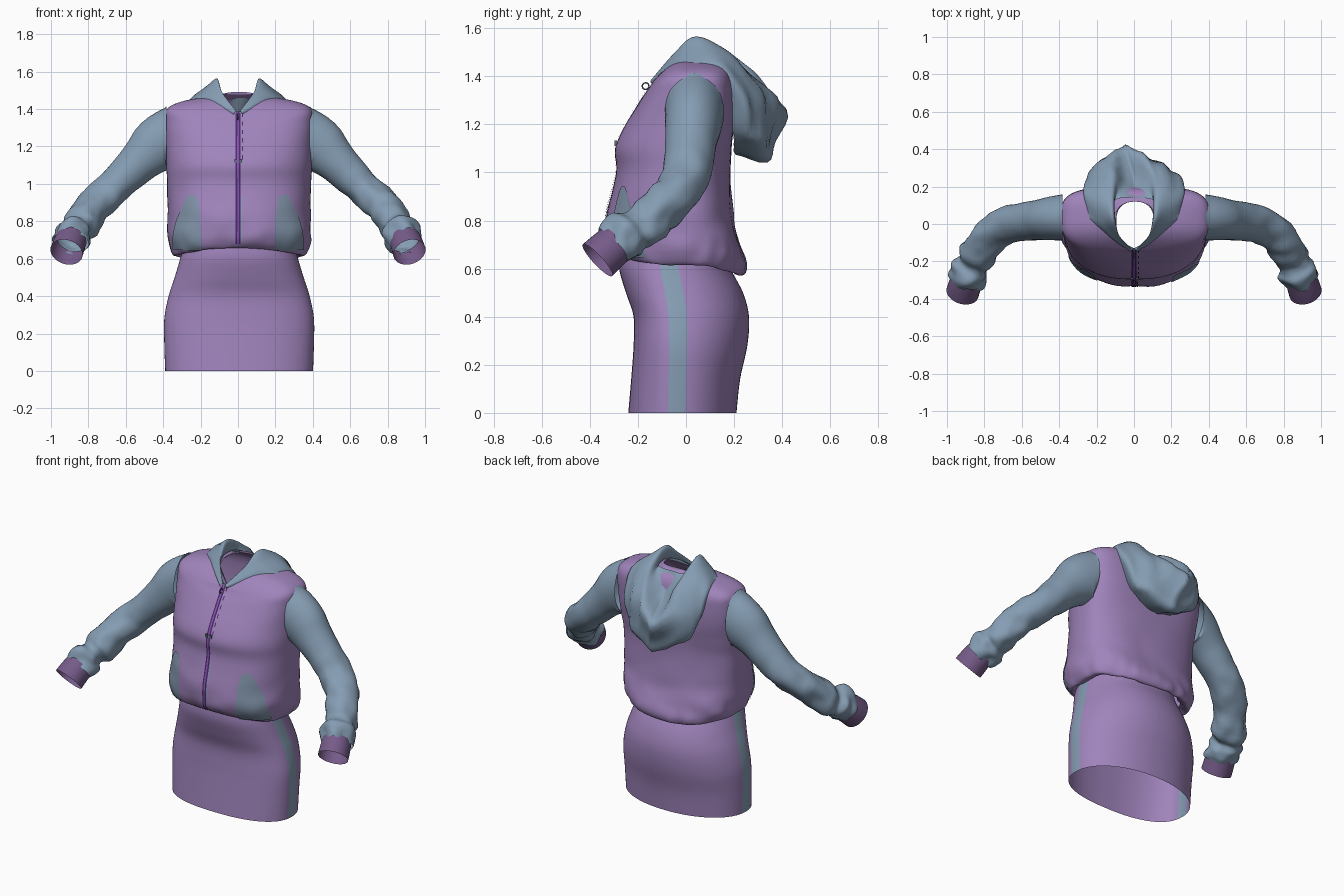
import bpy, bmesh, math
from mathutils import Vector, noise
from mathutils.bvhtree import BVHTree

if "Cube" in bpy.data.objects:
    bpy.data.objects.remove(bpy.data.objects["Cube"])


def material(name, rgb):
    m = bpy.data.materials.new(name)
    m.diffuse_color = (*rgb, 1)
    m.use_nodes = True
    m.node_tree.nodes["Principled BSDF"].inputs["Base Color"].default_value = m.diffuse_color
    return m


PURPLE = material("lilac fabric", (0.35, 0.23, 0.50))
BLUE = material("grey blue fabric", (0.235, 0.335, 0.45))
POCKET = material("pocket blue", (0.22, 0.295, 0.40))
CUFF = material("dark lilac ribbing", (0.18, 0.105, 0.25))
ZIP = material("dark violet zip", (0.06, 0.025, 0.13))
TEETH = material("bright violet zip", (0.28, 0.08, 0.48))
METAL = material("zip metal", (0.12, 0.16, 0.22))


def catmull(keys, steps):
    """Smooth interpolation through rows of numbers."""
    out = []
    n = len(keys)
    for i in range(n - 1):
        a, b, c, d = keys[max(i - 1, 0)], keys[i], keys[i + 1], keys[min(i + 2, n - 1)]
        for s in range(steps):
            t = s / steps
            out.append([0.5 * (2 * q + (r - p) * t + (2 * p - 5 * q + 4 * r - u) * t * t
                               + (3 * q - p - 3 * r + u) * t ** 3)
                        for p, q, r, u in zip(a, b, c, d)])
    out.append(list(keys[-1]))
    return out


def loft(name, rings, mats, closed=True, rule=None):
    """Skin a list of point rings."""
    bm = bmesh.new()
    rows = [[bm.verts.new(p) for p in ring] for ring in rings]
    n = len(rows[0])
    for lo, hi in zip(rows, rows[1:]):
        for j in range(n if closed else n - 1):
            k = (j + 1) % n
            f = bm.faces.new((lo[j], lo[k], hi[k], hi[j]))
            f.smooth = True
            f.material_index = rule(j) if rule else 0
    bmesh.ops.recalc_face_normals(bm, faces=bm.faces)
    me = bpy.data.meshes.new(name)
    bm.to_mesh(me)
    bm.free()
    for m in mats:
        me.materials.append(m)
    ob = bpy.data.objects.new(name, me)
    bpy.context.collection.objects.link(ob)
    return ob


def body_ring(row, n, wrinkle=None):
    """Section: half width, front/back/middle y, heights at front/side/back, front/back squareness."""
    hw, yf, yb, cy, zf, zs, zb, pf, pb = row
    pts = []
    for j in range(n):
        t = 2 * math.pi * j / n
        s, c = math.sin(t), math.cos(t)
        power = pf if c > 0 else pb
        x = 0.006 + hw * math.copysign(abs(s) ** (2 / power), s)
        e = abs(c) ** (2 / power)
        y = cy + (yf - cy if c > 0 else yb - cy) * e
        z = zs + ((zf if c > 0 else zb) - zs) * c * c
        p = Vector((x, y, z))
        if wrinkle:
            p += Vector((s, -c, 0.3)) * wrinkle(p)
        pts.append(p)
    return pts


# Skirt with a side stripe
skirt_keys = [
    (0.395, -0.24, 0.21, -0.037, 0, 0, 0),
    (0.40, -0.228, 0.225, -0.037, 0.14, 0.14, 0.14),
    (0.40, -0.218, 0.255, -0.037, 0.28, 0.28, 0.28),
    (0.377, -0.218, 0.262, -0.04, 0.40, 0.40, 0.40),
    (0.345, -0.25, 0.237, -0.052, 0.50, 0.50, 0.50),
    (0.315, -0.278, 0.19, -0.068, 0.60, 0.60, 0.59),
    (0.295, -0.275, 0.17, -0.07, 0.68, 0.67, 0.65)]
loft("skirt", [body_ring(r + [2.4, 2.1], 96) for r in catmull(skirt_keys, 5)], [PURPLE, BLUE],
     rule=lambda j: int(22 <= j < 26 or 70 <= j < 74))


# Jacket body, gathered at the hem
def jacket_wrinkle(p):
    low = max(0.0, min(1.0, (1.0 - p.z) / 0.3))
    hem = max(0.0, min(1.0, (0.75 - p.z) / 0.1))
    return (0.002 + 0.010 * low) * noise.noise(Vector((p.x * 6, p.y * 6, p.z * 10))) \
        + 0.012 * hem * noise.noise(Vector((p.x * 17, p.y * 17, p.z * 6)))


jacket_keys = [
    (0.30, -0.26, 0.19, -0.03, 0.67, 0.64, 0.60, 2.4, 2.4),
    (0.345, -0.285, 0.23, -0.03, 0.655, 0.615, 0.57, 2.4, 2.4),
    (0.368, -0.32, 0.25, -0.03, 0.69, 0.66, 0.61, 2.4, 2.4),
    (0.38, -0.335, 0.235, -0.02, 0.75, 0.72, 0.69, 2.4, 2.4),
    (0.382, -0.322, 0.20, 0, 0.86, 0.82, 0.80, 2.4, 2.4),
    (0.385, -0.29, 0.185, 0.01, 1.0, 1.0, 0.98, 2.4, 2.5),
    (0.39, -0.295, 0.19, 0.02, 1.1, 1.1, 1.1, 2.4, 2.8),
    (0.395, -0.25, 0.20, 0.03, 1.2, 1.22, 1.2, 2.4, 3.2),
    (0.397, -0.19, 0.20, 0.03, 1.3, 1.33, 1.33, 2.6, 3.5),
    (0.382, -0.155, 0.19, 0.03, 1.35, 1.405, 1.40, 2.8, 3.5),
    (0.28, -0.14, 0.165, 0.03, 1.375, 1.447, 1.445, 2.6, 3),
    (0.115, -0.13, 0.125, 0.02, 1.385, 1.47, 1.475, 2.2, 2.4),
    (0.108, -0.128, 0.12, 0.02, 1.388, 1.475, 1.492, 2.2, 2.4)]
jacket = loft("jacket_body", [body_ring(r, 96, jacket_wrinkle)
                              for r in catmull(jacket_keys, 5)], [PURPLE])
surface = BVHTree.FromPolygons([v.co for v in jacket.data.vertices],
                               [tuple(p.vertices) for p in jacket.data.polygons])


def on_front(x, z, lift):
    hit, nor, _, _ = surface.ray_cast(Vector((x, -1, z)), Vector((0, 1, 0)))
    if hit is None:
        hit, nor, _, _ = surface.find_nearest(Vector((x, -0.2, z)))
    return hit + nor * (lift if nor.y < 0 else -lift)


def patch(name, mat, edges, cols, steps, lift):
    """Thin plate laid on the jacket front; edges are (z, x left, x right)."""
    rings = [[on_front(a + (b - a) * i / cols, z, lift) for i in range(cols + 1)]
             for z, a, b in catmull(edges, steps)]
    return loft(name, rings, [mat], closed=False)


# Pockets
pocket_edges = [(0.648, 0.195, 0.345), (0.72, 0.197, 0.345), (0.80, 0.20, 0.328),
                (0.87, 0.205, 0.298), (0.92, 0.215, 0.275), (0.94, 0.23, 0.258)]
for s, side in ((1, "left"), (-1, "right")):
    patch("pocket_" + side, POCKET, [(z, s * a, s * b) for z, a, b in pocket_edges], 12, 5, 0.005)

# Zip tape, coil, slider and pull ring
patch("zip_tape", ZIP, [(0.68, -0.013, 0.013), (1.0, -0.013, 0.013), (1.38, -0.013, 0.013)], 2, 20, 0.004)
patch("zip_teeth", TEETH, [(0.68, -0.004, 0.005), (1.0, -0.004, 0.005), (1.38, -0.004, 0.005)], 1, 20, 0.006)
patch("zip_seam", BLUE, [(0.69, 0.016, 0.022), (0.8, 0.016, 0.022), (0.93, 0.016, 0.022)], 1, 8, 0.004)
for i in range(6):
    z = 1.13 + i * 0.045
    patch("zip_stitch", ZIP, [(z, 0.022, 0.028), (z + 0.022, 0.022, 0.028)], 1, 3, 0.004)
for x in (-0.012, 0.014):
    bpy.ops.mesh.primitive_cube_add(size=1, location=on_front(x, 1.12, 0.004))
    bpy.context.object.name = "zip_slider"
    bpy.context.object.scale = (0.014, 0.01, 0.022)
    bpy.context.object.data.materials.append(METAL)
bpy.ops.mesh.primitive_torus_add(major_radius=0.014, minor_radius=0.003, major_segments=16,
                                 minor_segments=6, location=on_front(0, 1.35, 0.016),
                                 rotation=(0, math.pi / 2, 0))
bpy.context.object.name = "pull_ring"
bpy.context.object.data.materials.append(METAL)


def tube(name, keys, steps, mat, s, crease=0.0):
    """Sweep an oval along a path of (x, y, z, vertical radius, side radius)."""
    rows = catmull(keys, steps)
    rings = []
    for i, (x, y, z, rv, rh) in enumerate(rows):
        a, b = rows[max(i - 1, 0)], rows[min(i + 1, len(rows) - 1)]
        t = Vector(b[:3]) - Vector(a[:3])
        t = t.lerp(Vector((t.length, 0, 0)), max(0, min(1, (0.46 - x) / 0.07)))
        t.normalize()
        h = t.cross(Vector((0, 0, 1))).normalized()
        v = h.cross(t)
        ring = []
        for j in range(32):
            q = 2 * math.pi * j / 32
            d = h * math.cos(q) * rh + v * math.sin(q) * rv
            p = Vector((x, y, z)) + d
            amount = crease * max(0, min(1, (x - 0.5) / 0.37)) ** 1.5
            p += d.normalized() * amount * noise.noise(p * 13 + Vector((s * 3, 0, 0)))
            ring.append(Vector((p.x * s, p.y, p.z)))
        rings.append(ring)
    return loft(name, rings, [mat])


# Sleeves and cuffs
sleeve_path = [
    (0.383, 0.035, 1.248, 0.166, 0.123), (0.44, 0.03, 1.20, 0.148, 0.117),
    (0.52, 0.02, 1.125, 0.115, 0.107), (0.61, 0.01, 1.035, 0.098, 0.102),
    (0.70, -0.015, 0.95, 0.09, 0.098), (0.785, -0.085, 0.865, 0.09, 0.095),
    (0.84, -0.17, 0.785, 0.09, 0.093), (0.86, -0.215, 0.755, 0.08, 0.08),
    (0.873, -0.245, 0.735, 0.10, 0.10), (0.887, -0.28, 0.71, 0.098, 0.095),
    (0.897, -0.305, 0.69, 0.086, 0.084)]
cuff_path = [(0.89, -0.29, 0.705, 0.085, 0.083), (0.905, -0.33, 0.67, 0.088, 0.087),
             (0.917, -0.368, 0.635, 0.09, 0.088)]
for s, side in ((1, "left"), (-1, "right")):
    tube("sleeve_" + side, sleeve_path, 5, BLUE, s, 0.028)
    tube("cuff_" + side, cuff_path, 3, CUFF, s)

# Fallen hood: each section runs inner neck, inside, rim, outside, bottom, under
hood_keys = [
    [(0, -.13, 1.38), (.005, -.135, 1.385), (.01, -.14, 1.39), (.015, -.145, 1.385), (.02, -.148, 1.38), (.02, -.145, 1.37)],
    [(.08, -.08, 1.43), (.075, -.07, 1.46), (.09, -.05, 1.495), (.115, -.055, 1.475), (.13, -.065, 1.45), (.135, -.07, 1.42)],
    [(.115, .02, 1.475), (.10, .03, 1.52), (.115, .04, 1.565), (.165, .03, 1.515), (.21, .03, 1.475), (.245, .04, 1.45)],
    [(.11, .115, 1.475), (.10, .15, 1.475), (.12, .17, 1.505), (.21, .17, 1.47), (.27, .18, 1.41), (.26, .16, 1.36)],
    [(.06, .14, 1.475), (.06, .22, 1.40), (.12, .32, 1.365), (.21, .30, 1.28), (.21, .28, 1.16), (.17, .195, 1.15)],
    [(0, .14, 1.475), (0, .24, 1.33), (0, .41, 1.25), (0, .375, 1.13), (0, .345, 1.045), (0, .20, 1.07)]]
flat = catmull([[c for p in key for c in p] for key in hood_keys], 7)
half = [catmull([r[i:i + 3] for i in range(0, 18, 3)], 4) for r in flat]
sections = half + [[(-x, y, z) for x, y, z in r] for r in half[-2::-1]]
hood_rings = []
for ring in sections:
    new = []
    for p in map(Vector, ring):
        loose = max(0, min(1, (p.y - 0.12) / 0.15))
        fold = noise.noise(Vector((p.x * 16, p.y * 6, p.z * 5))) * 0.04 * loose
        # the tip of the hood hangs a little to one side
        lean = -0.05 * max(0, min(1, (p.y - 0.25) / 0.15)) * max(0, min(1, (p.z - 1.1) / 0.1))
        new.append(p + Vector((0.2, 0.6, 0.4)) * fold + Vector((lean, 0, 0)))
    hood_rings.append(new)
loft("hood", hood_rings, [BLUE], closed=False)
